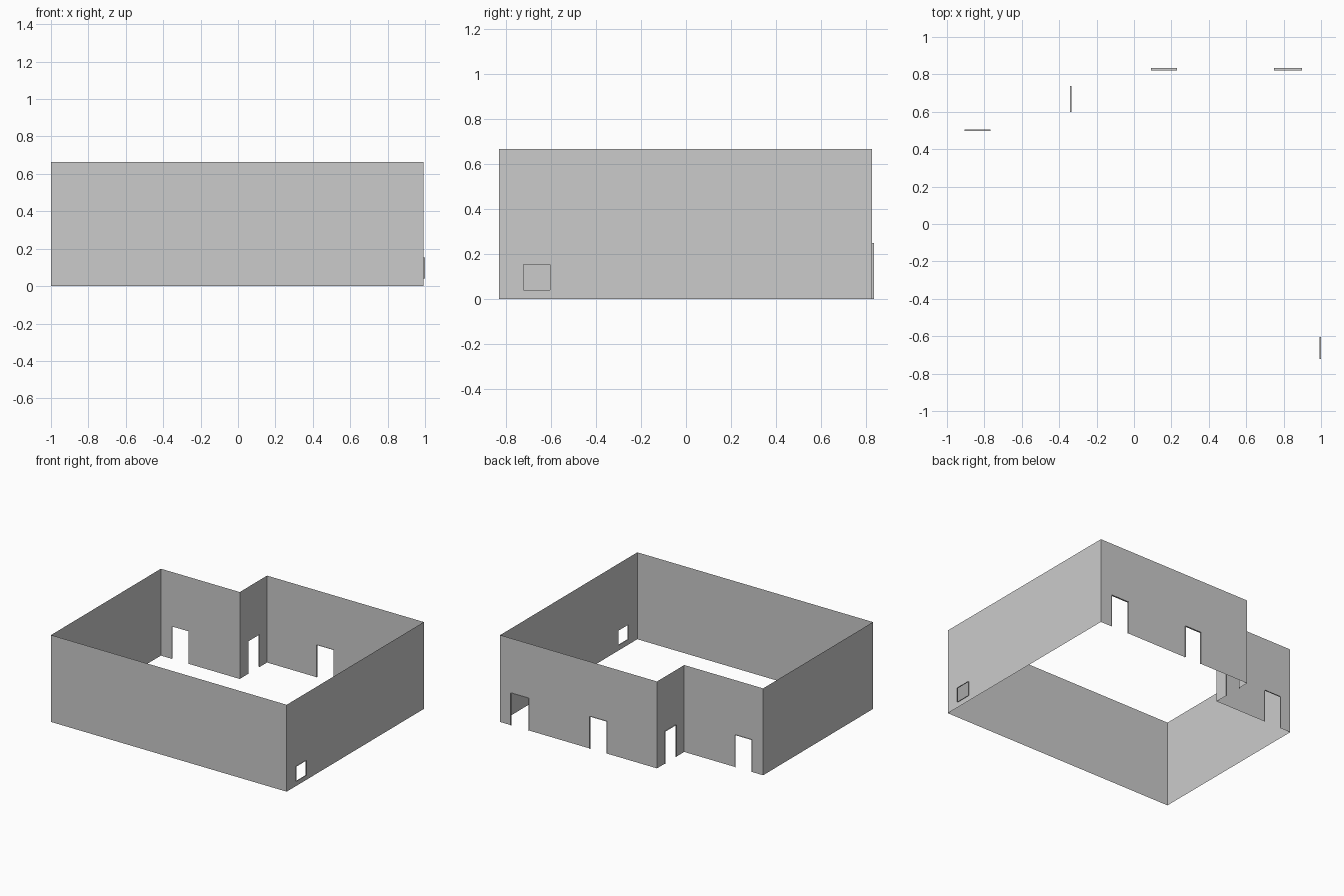
import bpy, bmesh
from mathutils import Vector

if "Cube" in bpy.data.objects:
    bpy.data.objects.remove(bpy.data.objects["Cube"])

H = 0.664        # wall height
DOOR = 0.248     # door height
L, R = -1.0, 0.993
F, B = -0.83, 0.826
NX, NY = -0.333, 0.497   # inner corner of the notch


def make_object(name, quads):
    bm = bmesh.new()
    for q in quads:
        bm.faces.new([bm.verts.new(p) for p in q])
    bmesh.ops.remove_doubles(bm, verts=bm.verts[:], dist=1e-5)
    me = bpy.data.meshes.new(name)
    bm.to_mesh(me)
    bm.free()
    ob = bpy.data.objects.new(name, me)
    bpy.context.collection.objects.link(ob)
    return ob


def wall(name, a, b, openings=(), inner=0.0, outer=0.008):
    """Thin wall from a to b (counter-clockwise plan); openings are
    (start, end, bottom, top) measured along the wall."""
    a, b = Vector((*a, 0)), Vector((*b, 0))
    d = (b - a).normalized()
    n = Vector((d.y, -d.x, 0))
    length = (b - a).length

    def pt(s, z, off=0.0):
        return a + d * s + n * off + Vector((0, 0, z))

    def panel(s0, s1, z0, z1):
        return [pt(s0, z0), pt(s1, z0), pt(s1, z1), pt(s0, z1)]

    # wall surface split around the openings
    quads, s = [], 0.0
    for s0, s1, z0, z1 in sorted(openings):
        quads.append(panel(s, s0, 0, H))
        if z0 > 0:
            quads.append(panel(s0, s1, 0, z0))
        quads.append(panel(s0, s1, z1, H))
        s = s1
    quads.append(panel(s, length, 0, H))
    make_object(name, quads)

    # thin reveal lining each opening
    for i, (s0, s1, z0, z1) in enumerate(sorted(openings)):
        path = [(s0, z0), (s0, z1), (s1, z1), (s1, z0)]
        if z0 > 0:
            path.append(path[0])
        lining = [[pt(*p, -inner), pt(*q, -inner), pt(*q, outer), pt(*p, outer)]
                  for p, q in zip(path, path[1:])]
        make_object(f"{name}_frame_{i + 1}", lining)


# outer walls
wall("front_wall", (L, F), (R, F))
wall("right_wall", (R, F), (R, B), [(-0.722 - F, -0.603 - F, 0.04, 0.152)], outer=0.007)
wall("back_wall", (R, B), (NX, B),
     [(R - 0.898, R - 0.748, 0, DOOR), (R - 0.23, R - 0.09, 0, DOOR)], inner=0.004)
wall("left_wall", (L, NY), (L, F))

# notch walls
wall("notch_side_wall", (NX, B), (NX, NY), [(B - 0.737, B - 0.60, 0, DOOR)])
wall("notch_back_wall", (NX, NY), (L, NY),
     [(NX + 0.767, NX + 0.906, 0, DOOR)])
